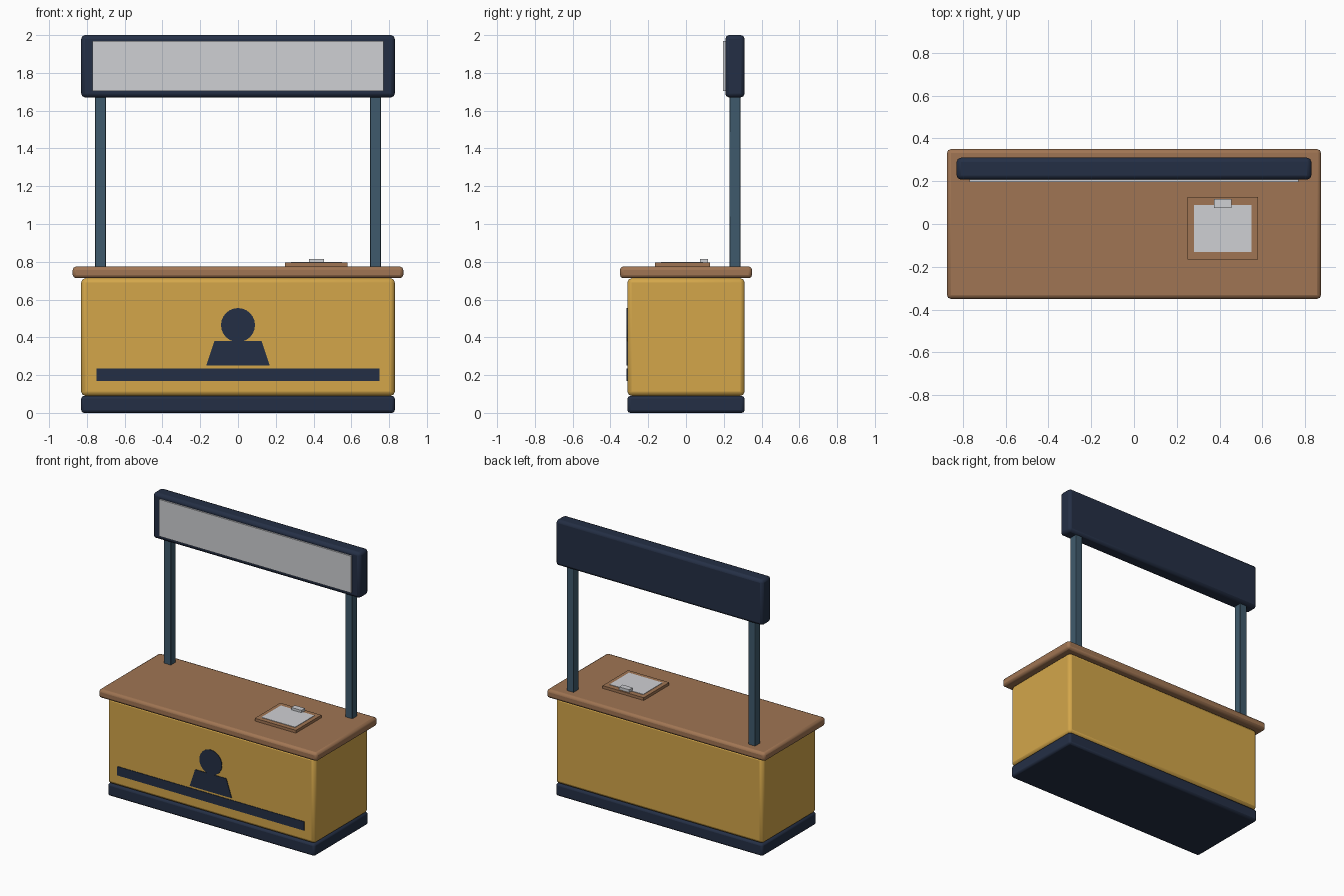
import bpy
import bmesh
from math import radians
from mathutils import Matrix, Vector

default = bpy.data.objects.get("Cube")
if default:
    bpy.data.objects.remove(default, do_unlink=True)


def material(name, hex_code):
    """Flat material from an sRGB hex code, stored as linear values."""
    srgb = [c / 255 for c in bytes.fromhex(hex_code)]
    color = [((c + 0.055) / 1.055) ** 2.4 for c in srgb] + [1]
    mat = bpy.data.materials.new(name)
    mat.use_nodes = True
    mat.diffuse_color = color
    shader = next(n for n in mat.node_tree.nodes if n.type == "BSDF_PRINCIPLED")
    shader.inputs["Base Color"].default_value = color
    shader.inputs["Roughness"].default_value = 0.8
    return mat


mustard = material("mustard", "D3A64A")
navy = material("navy", "242F45")
wood = material("wood", "A07553")
steel = material("steel blue", "3F5A6C")
pale = material("pale grey", "CFD0D4")


def finish(name, bm, mat):
    mesh = bpy.data.meshes.new(name)
    bmesh.ops.recalc_face_normals(bm, faces=bm.faces)
    bm.to_mesh(mesh)
    bm.free()
    mesh.materials.append(mat)
    obj = bpy.data.objects.new(name, mesh)
    bpy.context.collection.objects.link(obj)
    return obj


def box(name, x, y, z, mat, bevel=0):
    """Box spanning the given (min, max) ranges, with optional rounded edges."""
    low, high = (Vector(corner) for corner in zip(x, y, z))
    bm = bmesh.new()
    bmesh.ops.create_cube(bm, size=1)
    bmesh.ops.scale(bm, vec=high - low, verts=bm.verts)
    bmesh.ops.translate(bm, vec=(low + high) / 2, verts=bm.verts)
    obj = finish(name, bm, mat)
    if bevel:
        mod = obj.modifiers.new("rounded edges", "BEVEL")
        mod.width = bevel
        mod.segments = 2
        bpy.ops.object.select_all(action="DESELECT")
        bpy.context.view_layer.objects.active = obj
        obj.select_set(True)
        bpy.ops.object.shade_smooth_by_angle(angle=radians(50))
    return obj


# Counter: plinth, cabinet and overhanging worktop
box("plinth", (-0.83, 0.83), (-0.31, 0.31), (0, 0.09), navy, 0.015)
box("cabinet", (-0.83, 0.83), (-0.31, 0.31), (0.09, 0.713), mustard, 0.022)
box("worktop", (-0.875, 0.875), (-0.35, 0.35), (0.713, 0.775), wood, 0.018)

# Painted stripe and attendant emblem on the front
FRONT = (-0.314, -0.308)
box("front_stripe", (-0.75, 0.75), FRONT, (0.17, 0.235), navy)

bm = bmesh.new()
bmesh.ops.create_cone(bm, cap_ends=True, segments=24, radius1=0.09, radius2=0.09,
                      depth=0.006, matrix=Matrix.Translation((0, -0.311, 0.465))
                      @ Matrix.Rotation(radians(90), 4, "X"))
finish("emblem_head", bm, navy)

bm = bmesh.new()
outline = [(-0.168, 0.25), (0.168, 0.25), (0.125, 0.38), (-0.125, 0.38)]
face = bm.faces.new([bm.verts.new((x, FRONT[0], z)) for x, z in outline])
side = bmesh.ops.extrude_face_region(bm, geom=[face])["geom"]
bmesh.ops.translate(bm, vec=(0, 0.006, 0),
                    verts=[v for v in side if isinstance(v, bmesh.types.BMVert)])
finish("emblem_shoulders", bm, navy)

# Sign on two posts
for name, x in (("right_post", -0.728), ("left_post", 0.728)):
    box(name, (x - 0.028, x + 0.028), (0.23, 0.288), (0.76, 1.69), steel, 0.003)
box("sign_frame", (-0.83, 0.83), (0.208, 0.31), (1.67, 2), navy, 0.02)
box("sign_panel", (-0.77, 0.77), (0.197, 0.215), (1.703, 1.97), pale)

# Clipboard lying on the worktop
box("clipboard", (0.25, 0.58), (-0.165, 0.127), (0.773, 0.795), wood)
box("paper", (0.28, 0.55), (-0.132, 0.09), (0.793, 0.798), pale)
box("clip", (0.375, 0.455), (0.075, 0.116), (0.793, 0.815), pale)
